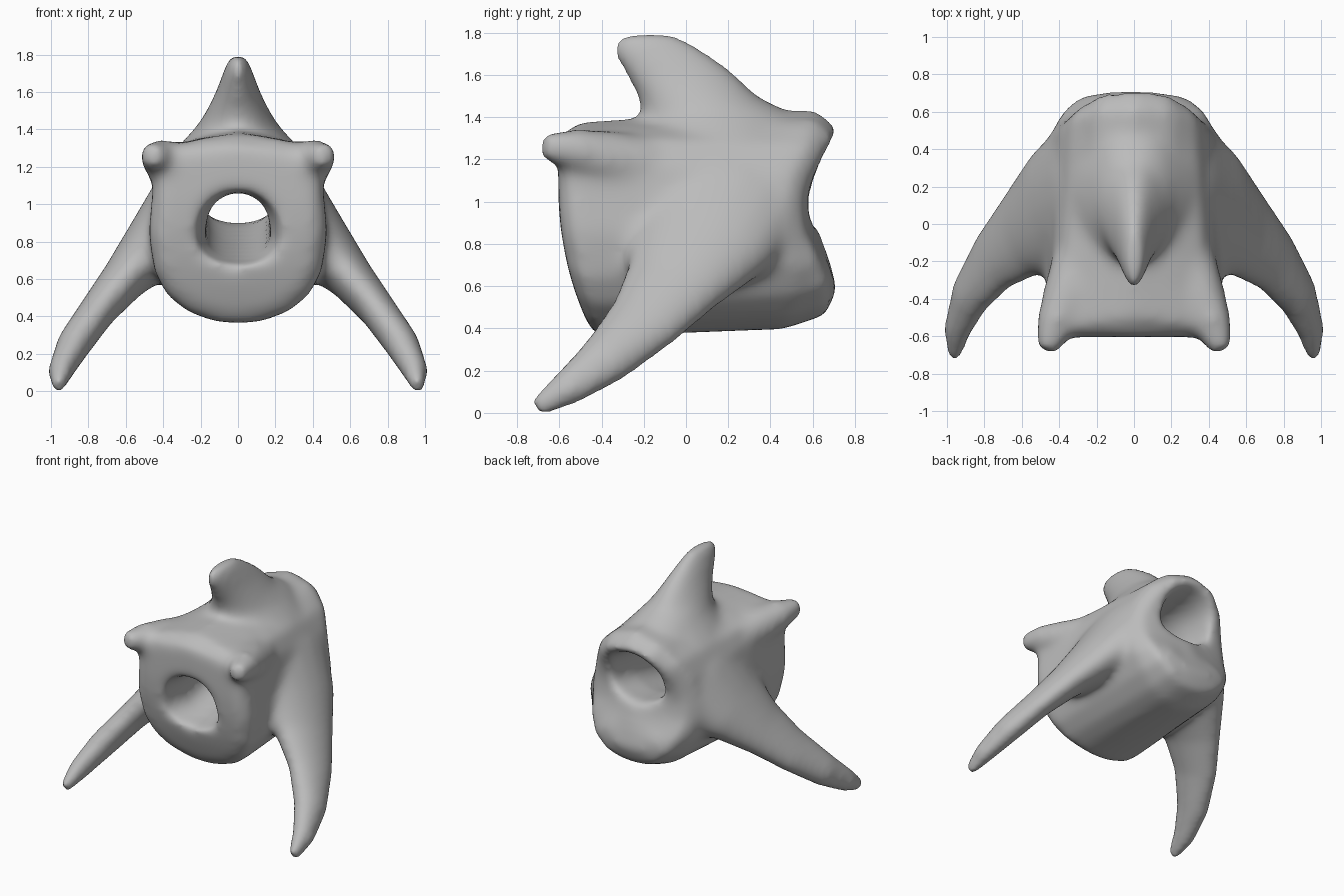
import bpy, bmesh, math
from mathutils import Vector

old = bpy.data.objects.get("Cube")
if old:
    bpy.data.objects.remove(old)

bone = bpy.data.materials.new("bone grey")
bone.use_nodes = True
colour = (0.5, 0.5, 0.5, 1)
bone.diffuse_color = colour
bone.node_tree.nodes["Principled BSDF"].inputs["Base Color"].default_value = colour


def ellipse(centre, u, v, count=20, floor=0):
    """Ring of points; floor widens the half opposite v."""
    angles = [math.tau * i / count for i in range(count)]
    return [centre + u * math.cos(a) * (1 + floor * max(0, -math.sin(a))) + v * math.sin(a)
            for a in angles]


def loft(bm, rings):
    """Skin a closed solid over a row of equal rings."""
    rows = [[bm.verts.new(p) for p in ring] for ring in rings]
    count = len(rows[0])
    faces = []
    for a, b in zip(rows, rows[1:]):
        for i in range(count):
            j = (i + 1) % count
            faces.append(bm.faces.new((a[i], a[j], b[j], b[i])))
    for row in (rows[0], rows[-1]):
        middle = bm.verts.new(sum((v.co for v in row), Vector()) / count)
        for i in range(count):
            j = (i + 1) % count
            tri = (row[i], row[j], middle)
            faces.append(bm.faces.new(tri if row is rows[-1] else tri[::-1]))
    bmesh.ops.recalc_face_normals(bm, faces=faces)


def limb(bm, stations, side):
    """Tapered limb: stations are x, y, z, breadth, thickness."""
    points = [Vector((side * s[0], s[1], s[2])) for s in stations]
    rings = []
    for i, (p, s) in enumerate(zip(points, stations)):
        along = (points[min(i + 1, len(points) - 1)] - points[max(i - 1, 0)]).normalized()
        across = Vector((0, 1, 0))
        across = (across - along * across.dot(along)).normalized()
        rings.append(ellipse(p, across * s[3], along.cross(across) * s[4]))
    loft(bm, rings)


def make_object(name, bm):
    mesh = bpy.data.meshes.new(name)
    bm.to_mesh(mesh)
    bm.free()
    obj = bpy.data.objects.new(name, mesh)
    bpy.context.collection.objects.link(obj)
    return obj


def full_ring(half):
    right = [Vector((x, y, z)) for x, y, z in half]
    left = [Vector((-p.x, p.y, p.z)) for p in reversed(right[1:-1])]
    return right + left


def cap(ring, scales, depth):
    """Shrunken copies of an end outline, laid on a depth rule."""
    middle = sum(ring, Vector()) / len(ring)
    rows = [[middle + (p - middle) * s for p in ring] for s in scales]
    for row in rows:
        for p in row:
            p.y = depth(p.x, p.z)
    return rows


def front_depth(x, z):
    return -.605 + .35 * max(0, 1.05 - z) ** 2


def back_depth(x, z):
    flare = .11 * min(1, ((z - .97) / .3) ** 2)
    return .605 + flare - .4 * x * x - 4 * max(0, .58 - z) ** 2


bm = bmesh.new()

# Main body, skinned from the front outline to the back outline
front = full_ring([(0, -.42, .36), (.14, -.42, .375), (.27, -.44, .425), (.38, -.46, .51),
                   (.45, -.49, .64), (.48, -.52, .85), (.46, -.55, 1.05), (.45, -.56, 1.2),
                   (.39, -.56, 1.31), (.2, -.53, 1.35), (0, -.5, 1.38)])
back = full_ring([(0, .46, .395), (.12, .47, .405), (.24, .49, .455), (.35, .52, .56),
                  (.42, .52, .69), (.445, .49, .84), (.435, .48, .99), (.4, .5, 1.13),
                  (.33, .57, 1.26), (.2, .61, 1.38), (0, .61, 1.44)])
between = [[a.lerp(b, t / 6) for a, b in zip(front, back)] for t in range(7)]
scales = (.3, .6, .86)
loft(bm, cap(front, scales, front_depth) + between + cap(back, scales[::-1], back_depth))

# Top spine, leaning forward: height, front, back, half width
spine = [(1.12, -.3, .58, .43), (1.3, -.23, .58, .33), (1.42, -.21, .5, .22),
         (1.5, -.23, .34, .17), (1.6, -.285, .24, .12), (1.68, -.335, .14, .09),
         (1.745, -.355, .04, .065), (1.8, -.29, -.06, .037)]
loft(bm, [ellipse(Vector((0, (a + b) / 2, z)), Vector((w, 0, 0)), Vector((0, (b - a) / 2, 0)))
          for z, a, b, w in spine])

# Side wings and front horns
wing = [(.22, .14, 1, .46, .26), (.42, .06, .8, .36, .185), (.6, -.06, .61, .245, .125),
        (.75, -.2, .43, .185, .1), (.875, -.38, .255, .135, .095),
        (.945, -.565, .115, .092, .073), (.965, -.715, .02, .047, .043)]
horn = [(.3, -.2, 1.17, .14, .14), (.35, -.38, 1.2, .14, .14),
        (.42, -.54, 1.245, .108, .103), (.47, -.68, 1.265, .062, .062)]
for side in (-1, 1):
    limb(bm, wing, side)
    limb(bm, horn, side)
body = make_object("vertebra_body", bm)

# Tunnel rising to the back: depth, height, half width, half height
tunnel = [(-.75, .87, .34, .3), (-.58, .87, .22, .2), (-.4, .88, .17, .18),
          (0, .98, .17, .19), (.35, 1.06, .18, .18), (.56, 1.085, .21, .185),
          (.8, 1.09, .28, .24)]
bm = bmesh.new()
loft(bm, [ellipse(Vector((0, y, z)), Vector((w, 0, 0)), Vector((0, 0, h)), floor=.3)
          for y, z, w, h in tunnel])
cutter = make_object("tunnel_cutter", bm)
cutter.hide_render = True


def remesh(size):
    mod = body.modifiers.new("fuse", "REMESH")
    mod.mode = "VOXEL"
    mod.voxel_size = size


# Fuse the parts, cut the tunnel and soften the joins
remesh(.022)
cut = body.modifiers.new("tunnel", "BOOLEAN")
cut.operation = "DIFFERENCE"
cut.object = cutter
remesh(.022)
soft = body.modifiers.new("soften", "SMOOTH")
soft.factor = .5
soft.iterations = 24

graph = bpy.context.evaluated_depsgraph_get()
final = bpy.data.meshes.new_from_object(body.evaluated_get(graph))
body.modifiers.clear()
body.data = final
bpy.data.objects.remove(cutter)
final.materials.clear()
final.materials.append(bone)
final.shade_smooth()
